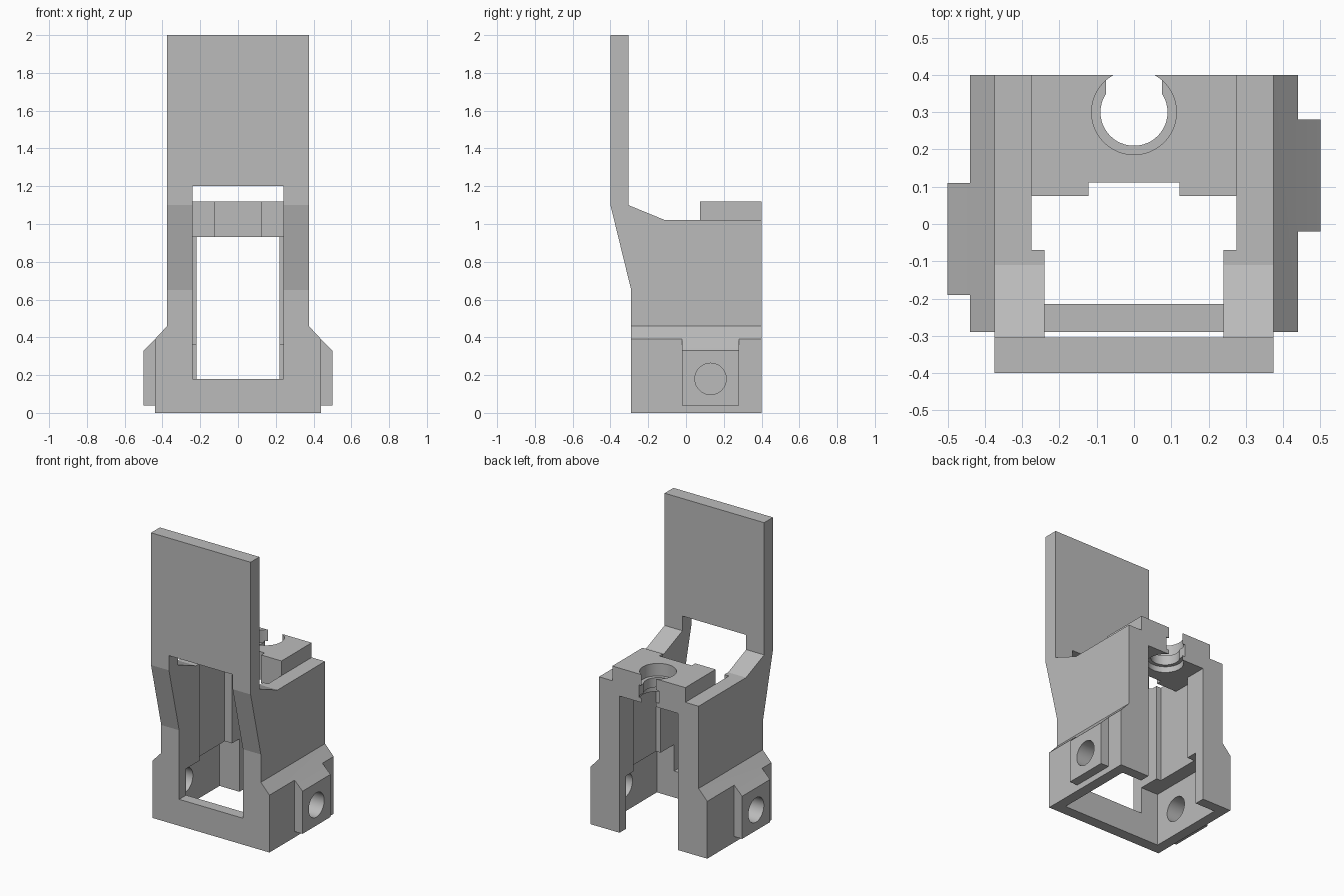
import bpy, bmesh, math
from mathutils import Vector

cube = bpy.data.objects.get("Cube")
if cube:
    bpy.data.objects.remove(cube, do_unlink=True)

grey = bpy.data.materials.new("plain_grey")
grey.use_nodes = True
colour = (0.5, 0.5, 0.5, 1)
grey.diffuse_color = colour
grey.node_tree.nodes["Principled BSDF"].inputs["Base Color"].default_value = colour


def prism(name, points, axis, lo, hi):
    """Extrude a 2D outline along axis x, y or z from lo to hi."""
    place = {"x": lambda a, b, t: (t, a, b),
             "y": lambda a, b, t: (a, t, b),
             "z": lambda a, b, t: (a, b, t)}[axis]
    bm = bmesh.new()
    face = bm.faces.new([bm.verts.new(place(a, b, lo)) for a, b in points])
    out = bmesh.ops.extrude_face_region(bm, geom=[face])
    shift = Vector(place(0, 0, hi - lo))
    bmesh.ops.translate(bm, vec=shift,
                        verts=[g for g in out["geom"] if isinstance(g, bmesh.types.BMVert)])
    bmesh.ops.recalc_face_normals(bm, faces=bm.faces[:])
    mesh = bpy.data.meshes.new(name)
    bm.to_mesh(mesh)
    bm.free()
    mesh.materials.append(grey)
    obj = bpy.data.objects.new(name, mesh)
    bpy.context.collection.objects.link(obj)
    return obj


def box(name, half_width, y0, y1, z0, z1):
    w = half_width
    return prism(name, [(-w, y0), (w, y0), (w, y1), (-w, y1)], "z", z0, z1)


def disc(name, a, b, radius, axis, lo, hi, sides=48):
    ring = [(a + radius * math.cos(math.tau * i / sides),
             b + radius * math.sin(math.tau * i / sides)) for i in range(sides)]
    return prism(name, ring, axis, lo, hi)


def combine(obj, other, operation):
    """Apply one boolean and throw the helper away."""
    other.hide_render = True
    mod = obj.modifiers.new("combine", "BOOLEAN")
    mod.operation, mod.object, mod.solver = operation, other, "EXACT"
    bpy.context.view_layer.update()
    graph = bpy.context.evaluated_depsgraph_get()
    mesh = bpy.data.meshes.new_from_object(obj.evaluated_get(graph))
    obj.modifiers.clear()
    obj.data = mesh
    bpy.data.objects.remove(other, do_unlink=True)


# Side profile of the tall plate and walls
FRONT, BACK, WALL = -0.29, 0.4, 0.375
profile = [(-0.4, 2), (-0.4, 1.1), (FRONT, 0.65), (FRONT, 0), (BACK, 0),
           (BACK, 1.02), (-0.11, 1.02), (-0.305, 1.1), (-0.305, 2)]
frame = prism("frame", profile, "x", -WALL, WALL)

# Wider foot with sloped shoulders
foot = [(-0.44, 0), (0.44, 0), (0.44, 0.39), (WALL, 0.46), (-WALL, 0.46), (-0.44, 0.39)]
combine(frame, prism("foot", foot, "y", FRONT, BACK), "UNION")

# Staggered side bosses
boss = [(0.4, 0.04), (0.5, 0.04), (0.5, 0.33), (0.44, 0.39), (0.4, 0.39)]
bosses = [(1, 0.13), (-1, -0.04)]
for side, y in bosses:
    outline = [(side * x, z) for x, z in boss]
    combine(frame, prism("boss", outline, "y", y - 0.15, y + 0.15), "UNION")

# Front window, inner channel, back gap, bridge seat and foot pocket
for cut in [(0.24, -0.5, -0.05, 0.18, 1.2),
            (0.275, -0.07, 0.25, 0.3, 1.5),
            (0.22, 0.2, 0.5, -0.1, 1.5),
            (0.275, 0.2, 0.5, 0.93, 1.5),
            (0.37, -0.215, 0.33, -0.1, 0.36)]:
    combine(frame, box("cutter", *cut), "DIFFERENCE")

# Holes through the bosses
for side, y in bosses:
    lo, hi = sorted((side * 0.3, side * 0.6))
    combine(frame, disc("cutter", y, 0.18, 0.083, "x", lo, hi), "DIFFERENCE")

# Bridge between the walls, notched at the front
bridge = prism("bridge", [(-0.275, 0.075), (-0.122, 0.075), (-0.122, 0.112), (0.122, 0.112),
                          (0.122, 0.075), (0.275, 0.075), (0.275, BACK), (-0.275, BACK)],
               "z", 0.93, 1.12)

# Stepped round socket, open to the back
combine(bridge, disc("cutter", 0, 0.3, 0.09, "z", 0.8, 1.3), "DIFFERENCE")
combine(bridge, disc("cutter", 0, 0.3, 0.114, "z", 1.035, 1.3), "DIFFERENCE")
combine(bridge, disc("cutter", 0, 0.3, 0.114, "z", 0.8, 0.97), "DIFFERENCE")
combine(bridge, box("cutter", 0.075, 0.3, 0.5, 0.96, 1.045), "DIFFERENCE")

# Flat faces with smooth hole walls
for obj in (frame, bridge):
    bpy.ops.object.select_all(action="DESELECT")
    obj.select_set(True)
    bpy.context.view_layer.objects.active = obj
    bpy.ops.object.shade_smooth_by_angle(angle=math.radians(12))
